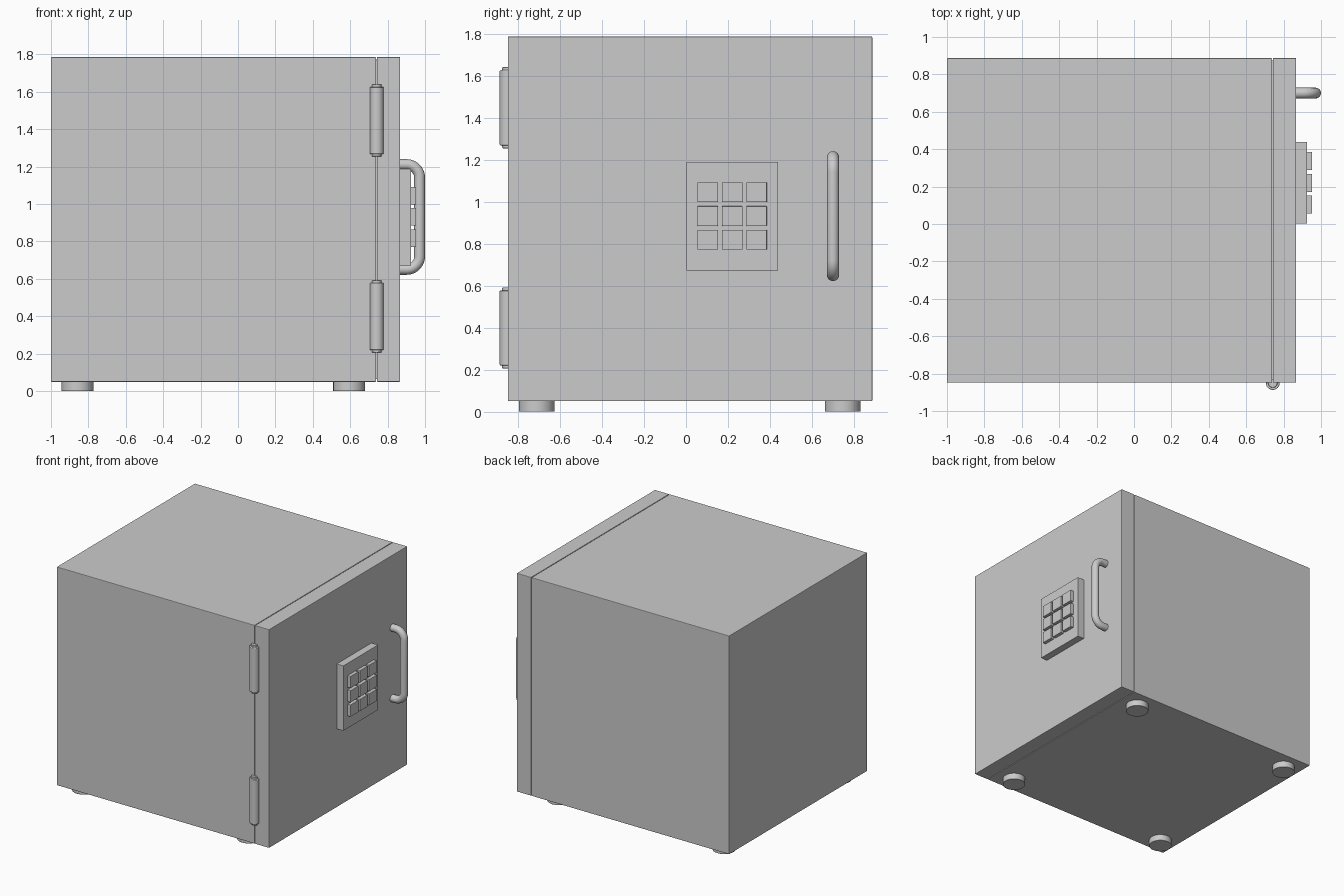
import bpy
from math import sin, cos, pi, radians

if "Cube" in bpy.data.objects:
    bpy.data.objects.remove(bpy.data.objects["Cube"])


def smooth(ob):
    bpy.ops.object.select_all(action='DESELECT')
    ob.select_set(True)
    bpy.context.view_layer.objects.active = ob
    bpy.ops.object.shade_smooth_by_angle(angle=radians(35))


def bevel(ob, width, segments=2):
    m = ob.modifiers.new("bevel", 'BEVEL')
    m.width, m.segments, m.limit_method = width, segments, 'ANGLE'


def box(name, lo, hi, width):
    bpy.ops.mesh.primitive_cube_add(size=1, location=[(a + b) / 2 for a, b in zip(lo, hi)])
    ob = bpy.context.object
    ob.name = name
    ob.scale = [b - a for a, b in zip(lo, hi)]
    bpy.ops.object.transform_apply(location=False, rotation=False, scale=True)
    bevel(ob, width)
    return ob


def cylinder(name, x, y, z0, z1, radius, width):
    bpy.ops.mesh.primitive_cylinder_add(vertices=48, radius=radius, depth=z1 - z0,
                                        location=(x, y, (z0 + z1) / 2))
    ob = bpy.context.object
    ob.name = name
    bevel(ob, width)
    smooth(ob)
    return ob


# Safe body and door
box("body", (-1, -0.848, 0.05), (0.738, 0.887, 1.786), 0.004)
box("door", (0.742, -0.848, 0.05), (0.867, 0.887, 1.786), 0.004)
# Joint strip closing the gap behind the door edge
box("door_seal", (0.70, -0.835, 0.065), (0.78, 0.875, 1.772), 0.002)

# Feet
for x in (-0.858, 0.594):
    for y in (-0.711, 0.746):
        cylinder("foot", x, y, 0, 0.055, 0.085, 0.002)

# Hinges: barrel with a thinner pin showing at both ends
for z in (0.399, 1.447):
    cylinder("hinge_barrel", 0.742, -0.85, z - 0.179, z + 0.179, 0.037, 0.004)
    cylinder("hinge_pin", 0.742, -0.85, z - 0.193, z + 0.193, 0.025, 0.003)

# Keypad with nine buttons
box("keypad", (0.86, 0.002, 0.672), (0.925, 0.439, 1.189), 0.002)
for i in range(3):
    for j in range(3):
        y, z = 0.055 + i * 0.1165, 0.771 + j * 0.1135
        box("keypad_button", (0.92, y, z), (0.952, y + 0.097, z + 0.094), 0.002)

# Door handle: tube swept along a rounded bracket path
zc, half, reach, bend, r = 0.931, 0.280, 0.971, 0.07, 0.029
upper = [(0.855, half)]
for k in range(13):
    a = pi / 2 * (1 - k / 12)
    upper.append((reach - bend + bend * cos(a), half - bend + bend * sin(a)))
path = upper + [(x, -z) for x, z in reversed(upper)]
curve = bpy.data.curves.new("handle", 'CURVE')
curve.dimensions = '3D'
curve.bevel_depth, curve.bevel_resolution, curve.use_fill_caps = r, 6, True
spline = curve.splines.new('POLY')
spline.points.add(len(path) - 1)
for p, (x, z) in zip(spline.points, path):
    p.co = (x, 0.70, zc + z, 1)
handle = bpy.data.objects.new("handle", curve)
bpy.context.collection.objects.link(handle)
bpy.ops.object.select_all(action='DESELECT')
handle.select_set(True)
bpy.context.view_layer.objects.active = handle
bpy.ops.object.convert(target='MESH')
smooth(bpy.context.object)
